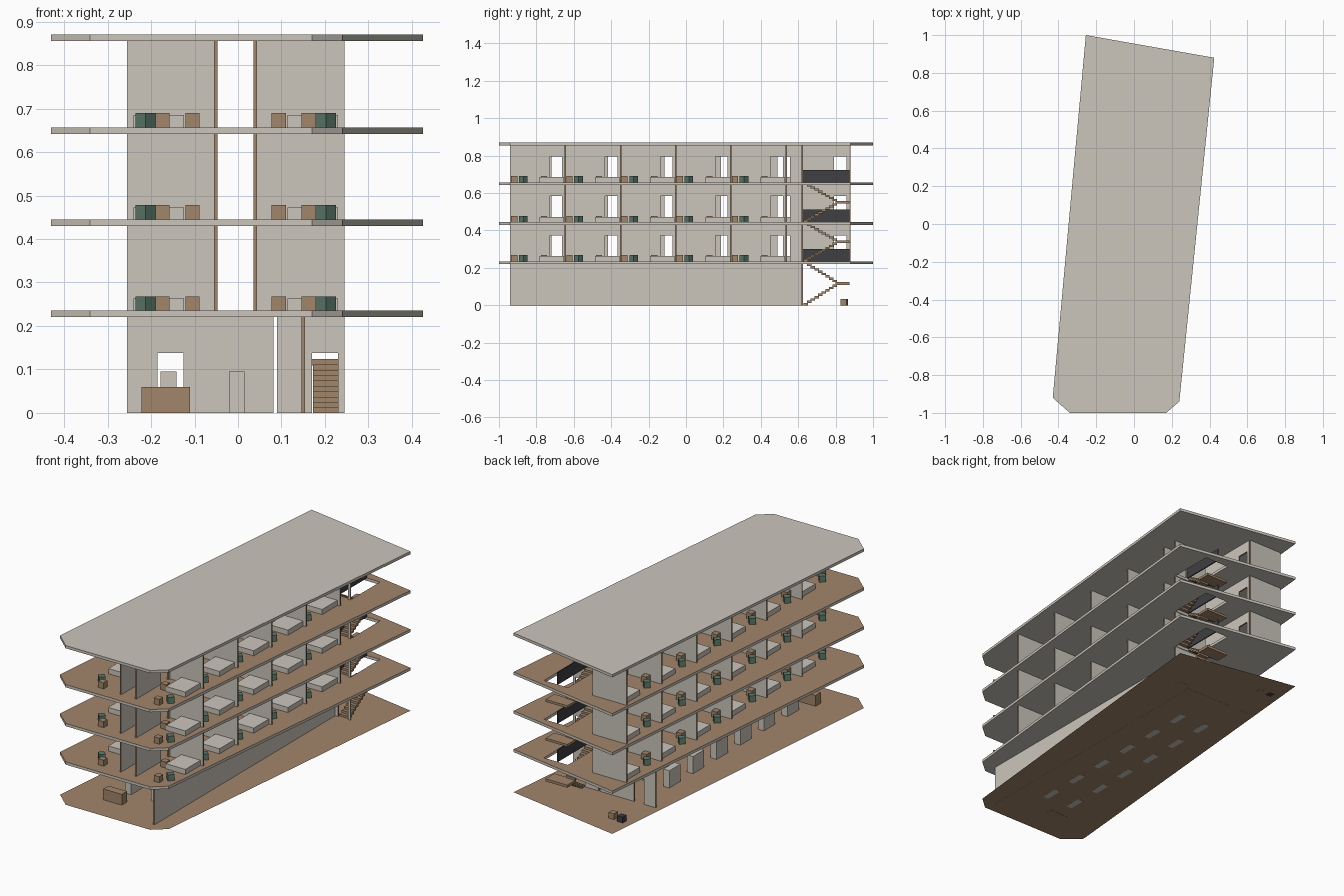
import bpy, bmesh, math
from mathutils import Matrix, Vector

if "Cube" in bpy.data.objects:
    bpy.data.objects.remove(bpy.data.objects["Cube"])


def material(name, r, g, b):
    m = bpy.data.materials.new(name)
    m.use_nodes = True
    m.diffuse_color = (r, g, b, 1)
    m.node_tree.nodes["Principled BSDF"].inputs["Base Color"].default_value = (r, g, b, 1)
    return m


GREY = material("pale_grey_plaster", 0.6, 0.56, 0.5)
BROWN = material("brown_wood", 0.36, 0.24, 0.145)
GREEN = material("muted_green", 0.11, 0.2, 0.15)
DARK = material("charcoal", 0.05, 0.05, 0.055)


def finish(name, bm, *mats):
    bmesh.ops.recalc_face_normals(bm, faces=bm.faces)
    mesh = bpy.data.meshes.new(name)
    bm.to_mesh(mesh)
    bm.free()
    for m in mats:
        mesh.materials.append(m)
    obj = bpy.data.objects.new(name, mesh)
    bpy.context.collection.objects.link(obj)
    return obj


def add_box(bm, x0, x1, y0, y1, z0, z1, turn=0):
    centre = Vector(((x0 + x1) / 2, (y0 + y1) / 2, (z0 + z1) / 2))
    mat = (Matrix.Translation(centre) @ Matrix.Rotation(turn, 4, "Z")
           @ Matrix.Diagonal((x1 - x0, y1 - y0, z1 - z0, 1)))
    bmesh.ops.create_cube(bm, size=1, matrix=mat)


def box(name, mat, *dims, turn=0):
    bm = bmesh.new()
    add_box(bm, *dims, turn=turn)
    return finish(name, bm, mat)


def cube(name, mat, x, y, z, turn=0, size=0.033):
    h = size / 2
    box(name, mat, x - h, x + h, y - h, y + h, z, z + size, turn=turn)


OUTLINE = [(-0.255, 1), (-0.43, -0.92), (-0.34, -1), (0.17, -1), (0.24, -0.94), (0.425, 0.88)]
STAIR_HOLE = [(0.1, 0.63), (0.245, 0.63), (0.245, 0.875), (0.1, 0.875)]
THICK = 0.015
DOOR_H = 0.138


def slab(name, z, hole, top):
    """Plate with optional stairwell; the upper face takes the second material."""
    bm = bmesh.new()
    for loop in [OUTLINE] + ([STAIR_HOLE] if hole else []):
        vs = [bm.verts.new((x, y, z)) for x, y in loop]
        for a, b in zip(vs, vs[1:] + vs[:1]):
            bm.edges.new((a, b))
    bmesh.ops.triangle_fill(bm, edges=bm.edges[:], use_beauty=True)
    ext = bmesh.ops.extrude_face_region(bm, geom=bm.faces[:], use_keep_orig=True)
    bmesh.ops.translate(bm, vec=(0, 0, THICK),
                        verts=[g for g in ext["geom"] if isinstance(g, bmesh.types.BMVert)])
    bmesh.ops.recalc_face_normals(bm, faces=bm.faces)
    for f in bm.faces:
        f.material_index = int(f.normal.z > 0.9)
    finish(name, bm, GREY, top)


def wall(name, along, pos, start, end, z0, z1, doors=()):
    """Thin wall with door notches: plaster sides, wooden ends and reveals."""
    pts = [(start, z0)]
    for a, b in sorted(doors):
        pts += [(a, z0), (a, z0 + DOOR_H), (b, z0 + DOOR_H), (b, z0)]
    pts += [(end, z0), (end, z1), (start, z1)]
    half = 0.004
    bm = bmesh.new()
    sides = []
    for s in (-half, half):
        sides.append([bm.verts.new((u, pos + s, z) if along == "x" else (pos + s, u, z))
                      for u, z in pts])
    for side in sides:
        bm.faces.new(side)
    n = len(pts)
    for i in range(n):
        j = (i + 1) % n
        f = bm.faces.new((sides[0][i], sides[0][j], sides[1][j], sides[1][i]))
        f.material_index = 1
    finish(name, bm, GREY, BROWN)


# Ground plate and floor slabs
bm = bmesh.new()
bm.faces.new([bm.verts.new((x, y, 0.001)) for x, y in OUTLINE])
finish("ground_floor", bm, BROWN)
UNDERSIDES = [0.22, 0.43, 0.642, 0.855]
for i, z in enumerate(UNDERSIDES):
    last = i == 3
    slab("roof_slab" if last else f"floor_slab_{i + 1}", z, not last, GREY if last else BROWN)

# Guest floors
FRONT = -0.94
MID = -0.0055
for level in range(3):
    z0 = UNDERSIDES[level] + THICK
    z1 = UNDERSIDES[level + 1]
    for side, label, count, pitch in ((1, "left", 5, 0.295), (-1, "right", 6, 0.3025)):
        tag = f"{label}_{level + 1}"
        end = FRONT + count * pitch
        doors = []
        for r in range(count):
            near = FRONT + r * pitch
            far = near + pitch
            gap = 0.0175
            doors.append((far - gap - 0.065, far - gap))

            def at(d):
                return MID + side * d

            # Cross wall and furniture of one room
            wall(f"room_wall_{tag}_{r}", "x", far, *sorted((at(0.0455), at(0.25))), z0, z1)
            xs = sorted((at(0.119), at(0.235)))
            box(f"bed_{tag}_{r}", GREY, *xs, far - 0.137, far - 0.006, z0, z0 + 0.028)
            cube(f"nightstand_{tag}_{r}", BROWN, at(0.099), far - 0.115, z0)
            cube(f"side_table_{tag}_{r}", BROWN, at(0.168), near + 0.022, z0)
            cube(f"armchair_{tag}_{r}", GREEN, at(0.2075), near + 0.07, z0, math.pi / 4)
        wall(f"corridor_wall_{tag}", "y", MID + side * 0.0455, FRONT, end, z0, z1, doors)
    wall(f"stair_wall_{level + 1}", "x", 0.622, 0.04, 0.245, z0, z1, [(0.17, 0.23)])
    box(f"stair_guard_{level + 1}", DARK, 0.16, 0.166, 0.626, 0.875, z0, z0 + 0.067)

# Ground floor walls
TOP = UNDERSIDES[0]
wall("ground_side_wall", "y", 0.15, FRONT, 0.622, 0, TOP)
wall("ground_back_wall", "x", 0.622, -0.255, 0.082, 0, TOP, [(-0.185, -0.125)])
wall("ground_stair_wall", "x", 0.622, 0.09, 0.245, 0, TOP, [(0.17, 0.23)])

# Lobby furniture
box("reception_desk", BROWN, -0.222, -0.11, -0.845, -0.8, 0, 0.06)
for row, x in (("outer", -0.16), ("inner", -0.003)):
    for i in range(6):
        y = 0.35 - i * 0.204
        box(f"display_block_{row}_{i}", GREY, x - 0.018, x + 0.018, y - 0.048, y + 0.048, 0, 0.095)
cube("rear_stool", BROWN, -0.15, 0.842, 0)
cube("rear_bin", DARK, -0.208, 0.85, 0)

# Folded staircases
STEPS = 9
RUN = 0.175 / STEPS
LEVELS = [0] + [z + THICK for z in UNDERSIDES[:3]]
for n, (z0, z1) in enumerate(zip(LEVELS, LEVELS[1:])):
    rise = (z1 - z0) / (2 * STEPS + 1)
    half = z0 + STEPS * rise
    bm = bmesh.new()
    for s in range(STEPS):
        y = 0.628 + s * RUN
        add_box(bm, 0.173, 0.23, y, y + RUN + 0.004, z0 + s * rise, z0 + (s + 1) * rise)
        z = z1 - (s + 1) * rise
        add_box(bm, 0.104, 0.16, y, y + RUN + 0.004, z, z + rise)
    add_box(bm, 0.104, 0.235, 0.8, 0.875, half - 0.002, half + rise)
    finish(f"staircase_{n + 1}", bm, BROWN)
